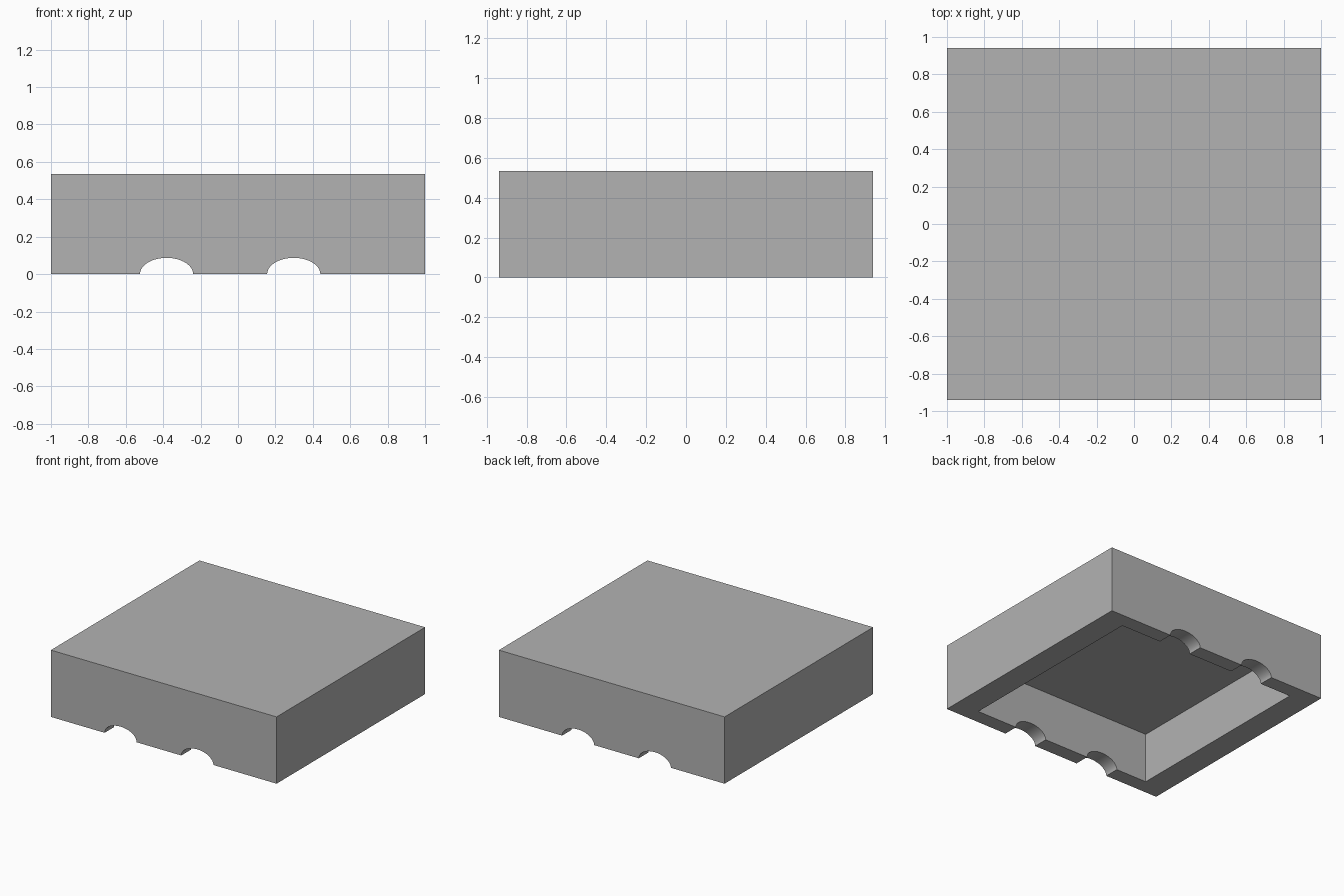
import bpy
import math

if "Cube" in bpy.data.objects:
    bpy.data.objects.remove(bpy.data.objects["Cube"], do_unlink=True)

WIDTH, DEPTH, HEIGHT = 2.0, 1.88, 0.535
SIDE_WALL, END_WALL, CAVITY = 0.2, 0.12, 0.4
NOTCH_HALF, NOTCH_RISE = 0.142, 0.087

grey = bpy.data.materials.new("plain grey")
grey.use_nodes = True
colour = (0.45, 0.45, 0.45, 1)
grey.diffuse_color = colour
grey.node_tree.nodes["Principled BSDF"].inputs["Base Color"].default_value = colour


def block(name, size, z):
    bpy.ops.mesh.primitive_cube_add(size=1, location=(0, 0, z))
    obj = bpy.context.object
    obj.name = name
    obj.scale = size
    bpy.ops.object.transform_apply(location=True, rotation=True, scale=True)
    obj.data.materials.append(grey)
    return obj


def cut(body, cutter):
    cutter.hide_render = True
    mod = body.modifiers.new("cut", "BOOLEAN")
    mod.operation = "DIFFERENCE"
    mod.solver = "EXACT"
    mod.object = cutter
    bpy.context.view_layer.objects.active = body
    bpy.ops.object.modifier_apply(modifier=mod.name)
    bpy.data.objects.remove(cutter, do_unlink=True)


# Box body, hollow from below
body = block("box_cover", (WIDTH, DEPTH, HEIGHT), HEIGHT / 2)
cut(body, block("cavity_cutter",
                (WIDTH - 2 * SIDE_WALL, DEPTH - 2 * END_WALL, 2 * CAVITY), 0))

# Rounded notches through the front and back walls
for x in (-0.382, 0.298):
    bpy.ops.mesh.primitive_cylinder_add(vertices=64, radius=1, depth=DEPTH + 0.2,
                                        location=(x, 0, 0),
                                        rotation=(math.pi / 2, 0, 0))
    notch = bpy.context.object
    notch.name = "notch_cutter"
    notch.scale = (NOTCH_HALF, NOTCH_RISE, 1)
    bpy.ops.object.transform_apply(location=True, rotation=True, scale=True)
    notch.data.materials.append(grey)
    cut(body, notch)

# Smooth notch curves, crisp box edges
bpy.ops.object.select_all(action="DESELECT")
body.select_set(True)
bpy.context.view_layer.objects.active = body
bpy.ops.object.shade_smooth_by_angle(angle=math.radians(30))
